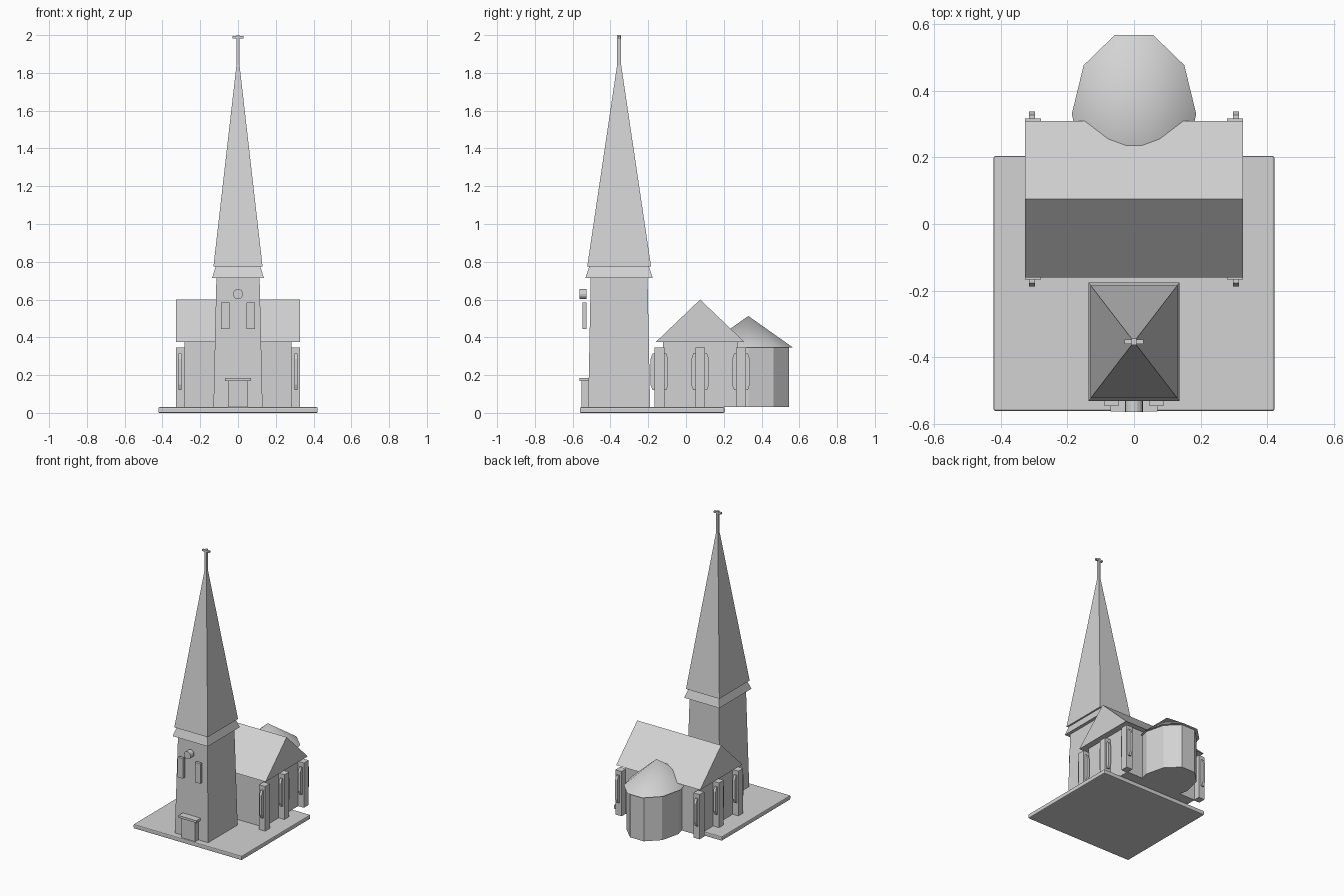
import bpy, bmesh, math

if "Cube" in bpy.data.objects:
    bpy.data.objects.remove(bpy.data.objects["Cube"])

grey = bpy.data.materials.new("stone grey")
grey.diffuse_color = (0.65, 0.65, 0.65, 1)
grey.use_nodes = True
grey.node_tree.nodes["Principled BSDF"].inputs["Base Color"].default_value = grey.diffuse_color


def finish(name, bm):
    bmesh.ops.recalc_face_normals(bm, faces=bm.faces[:])
    me = bpy.data.meshes.new(name)
    bm.to_mesh(me)
    bm.free()
    me.materials.append(grey)
    ob = bpy.data.objects.new(name, me)
    bpy.context.collection.objects.link(ob)
    return ob


def loft(name, rings):
    """Join equal-sized rings of points with side faces and cap both ends."""
    bm = bmesh.new()
    vs = [[bm.verts.new(p) for p in r] for r in rings]
    n = len(vs[0])
    for a, b in zip(vs, vs[1:]):
        for i in range(n):
            j = (i + 1) % n
            bm.faces.new((a[i], a[j], b[j], b[i]))
    bm.faces.new(vs[0])
    bm.faces.new(vs[-1])
    return finish(name, bm)


def rect(cx, cy, hx, hy, z):
    return [(cx - hx, cy - hy, z), (cx + hx, cy - hy, z),
            (cx + hx, cy + hy, z), (cx - hx, cy + hy, z)]


def box(name, x0, x1, y0, y1, z0, z1):
    cx, cy, hx, hy = (x0 + x1) / 2, (y0 + y1) / 2, (x1 - x0) / 2, (y1 - y0) / 2
    return loft(name, [rect(cx, cy, hx, hy, z0), rect(cx, cy, hx, hy, z1)])


def oval(rx, ry, cy, z, n=10):
    return [(rx * math.cos(2 * math.pi * i / n),
             cy + ry * math.sin(2 * math.pi * i / n), z) for i in range(n)]


# Ground slab with softened edges
slab = box("base_slab", -0.422, 0.422, -0.562, 0.204, 0.0, 0.03)
bev = slab.modifiers.new("soft_edge", 'BEVEL')
bev.width = 0.006
bev.segments = 2

# Tower, collar and spire
TY = -0.354
loft("tower", [rect(0, TY, 0.13, 0.164, 0.03), rect(0, TY, 0.114, 0.15, 0.73)])
loft("tower_collar", [rect(0, TY, 0.137, 0.178, 0.715), rect(0, TY, 0.118, 0.158, 0.775)])
loft("spire", [rect(0, TY, 0.13, 0.169, 0.775), rect(0, TY, 0.006, 0.008, 1.86)])

# Cross on the tip
box("cross_post", -0.008, 0.008, TY - 0.01, TY + 0.01, 1.84, 2.0)
box("cross_arm", -0.028, 0.028, TY - 0.007, TY + 0.007, 1.983, 1.995)

# Door and lintel
box("door", -0.053, 0.053, -0.552, -0.5, 0.03, 0.17)
box("door_lintel", -0.07, 0.07, -0.563, -0.5, 0.17, 0.186)

# Tower windows and round window, standing proud of the wall
for side, s in (("left", -1), ("right", 1)):
    box("tower_window_" + side, *sorted((s * 0.046, s * 0.089)), -0.547, -0.527, 0.445, 0.585)
N = 16
loft("round_window", [[(0.027 * math.cos(2 * math.pi * i / N), y,
                        0.629 + 0.027 * math.sin(2 * math.pi * i / N)) for i in range(N)]
                      for y in (-0.565, -0.527)])

# Nave walls and solid gable roof
NY = 0.075
box("nave", -0.283, 0.283, NY - 0.197, NY + 0.197, 0.03, 0.38)
loft("nave_roof", [[(x, NY - 0.235, 0.375), (x, NY + 0.235, 0.375), (x, NY, 0.6)]
                   for x in (-0.327, 0.327)])

# Buttresses, each with a slim window strip through it
profile = [(-0.036, 0.12), (0.036, 0.12), (0.047, 0.15), (0.047, 0.285),
           (0.036, 0.315), (-0.036, 0.315), (-0.047, 0.285), (-0.047, 0.15)]
for side, s in (("left", -1), ("right", 1)):
    for k, dy in enumerate((-0.216, 0, 0.216)):
        y = NY + dy
        box(f"buttress_{side}_{k}", *sorted((s * 0.28, s * 0.328)), y - 0.026, y + 0.026, 0.03, 0.345)
        loft(f"window_strip_{side}_{k}",
             [[(s * 0.307 + dx, y + a, z) for a, z in profile] for dx in (-0.009, 0.009)])

# Ten-sided apse with smooth conical roof
AY = 0.33
loft("apse", [oval(0.172, 0.227, AY, 0.03), oval(0.172, 0.227, AY, 0.345)])
bm = bmesh.new()
ring = [bm.verts.new(p) for p in oval(0.187, 0.25, AY, 0.345)]
tip = bm.verts.new((0, AY, 0.513))
bm.faces.new(ring)
for i in range(10):
    bm.faces.new((ring[i], ring[(i + 1) % 10], tip)).smooth = True
bm.edges.ensure_lookup_table()
for e in bm.edges:
    if tip not in e.verts:
        e.smooth = False
finish("apse_roof", bm)
